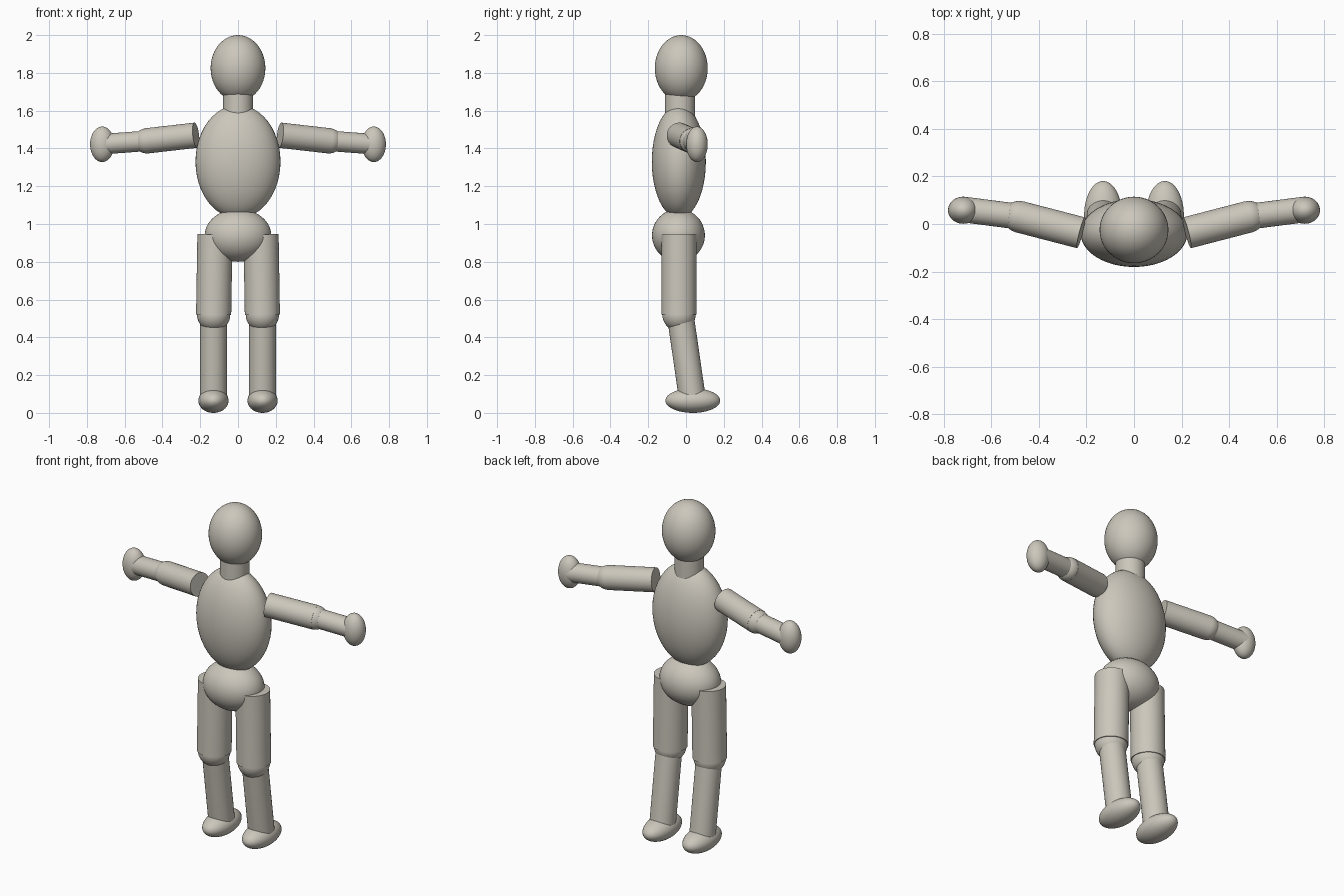
import bpy
from mathutils import Vector

if "Cube" in bpy.data.objects:
    bpy.data.objects.remove(bpy.data.objects["Cube"])

clay = bpy.data.materials.new("warm_grey")
clay.diffuse_color = (0.60, 0.57, 0.50, 1)
clay.use_nodes = True
clay.node_tree.nodes["Principled BSDF"].inputs["Base Color"].default_value = clay.diffuse_color


def finish(name):
    ob = bpy.context.object
    ob.name = name
    ob.data.materials.append(clay)
    bpy.ops.object.shade_smooth_by_angle()
    return ob


def ellipsoid(name, centre, radii):
    bpy.ops.mesh.primitive_uv_sphere_add(segments=48, ring_count=24, radius=1, location=centre)
    bpy.context.object.scale = radii
    bpy.ops.object.transform_apply(location=False, rotation=False, scale=True)
    return finish(name)


def limb(name, a, b, radius):
    a, b = Vector(a), Vector(b)
    d = b - a
    bpy.ops.mesh.primitive_cylinder_add(vertices=48, radius=radius, depth=d.length,
                                        location=(a + b) / 2,
                                        rotation=d.to_track_quat('Z', 'Y').to_euler())
    return finish(name)


# Head, neck and trunk
ellipsoid("head", (0, -0.025, 1.825), (0.145, 0.14, 0.175))
limb("neck", (0, -0.032, 1.56), (0, -0.032, 1.74), 0.079)
ellipsoid("torso", (0, -0.038, 1.33), (0.225, 0.143, 0.30))
ellipsoid("pelvis", (0, -0.04, 0.94), (0.176, 0.14, 0.14))

for side, s in (("left", 1), ("right", -1)):
    # Arm
    elbow = (s * 0.485, 0.031, 1.44)
    limb(side + "_upper_arm", (s * 0.223, -0.037, 1.47), elbow, 0.067)
    ellipsoid(side + "_elbow", elbow, (0.066,) * 3)
    limb(side + "_forearm", elbow, (s * 0.71, 0.06, 1.423), 0.054)
    ellipsoid(side + "_hand", (s * 0.719, 0.058, 1.422), (0.064, 0.057, 0.094))
    # Leg
    knee = (s * 0.129, -0.037, 0.52)
    limb(side + "_thigh", (s * 0.122, -0.037, 0.945), knee, 0.093)
    ellipsoid(side + "_knee", knee, (0.088,) * 3)
    limb(side + "_shin", (s * 0.13, -0.032, 0.53), (s * 0.13, 0.033, 0.08), 0.071)
    ellipsoid(side + "_foot", (s * 0.13, 0.036, 0.065), (0.08, 0.145, 0.065))
